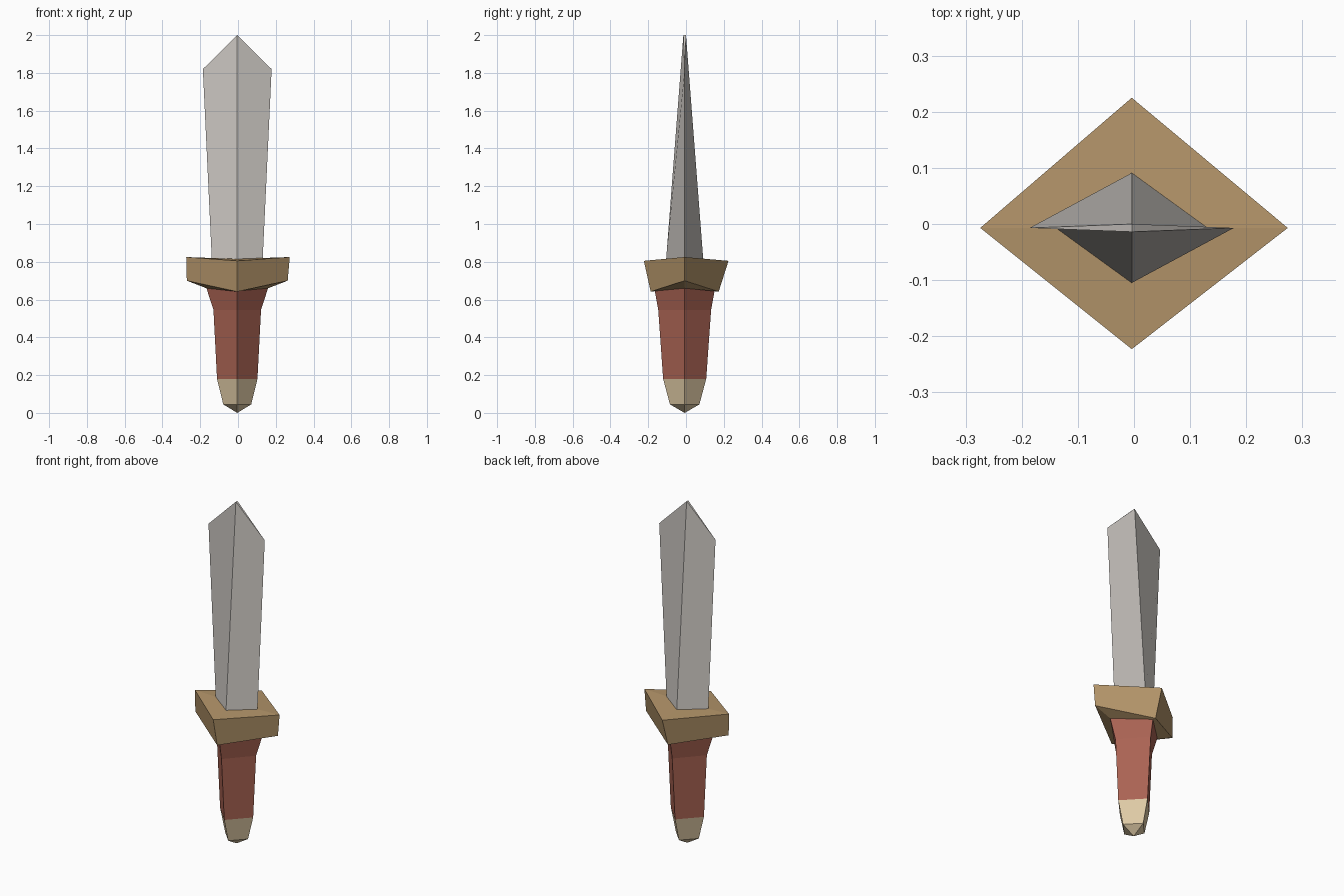
import bpy

if "Cube" in bpy.data.objects:
    bpy.data.objects.remove(bpy.data.objects["Cube"])

CX, CY = -0.004, -0.007   # slight offset of the centre axis


def material(name, rgb):
    m = bpy.data.materials.new(name)
    m.diffuse_color = (*rgb, 1)
    m.use_nodes = True
    m.node_tree.nodes["Principled BSDF"].inputs["Base Color"].default_value = m.diffuse_color
    return m


steel = material("steel", (0.578, 0.552, 0.521))
brass = material("brass", (0.456, 0.301, 0.144))
leather = material("red_leather", (0.402, 0.125, 0.087))
bone = material("bone", (0.745, 0.597, 0.381))


def ring(rx, ry, zx, zy=None, cy=CY):
    """Diamond ring, counter-clockwise; side corners at zx, front and back at zy."""
    zy = zx if zy is None else zy
    cx = CX if rx < 0.27 else 0
    return [(cx + rx, CY, zx), (CX, cy + ry, zy),
            (cx - rx, CY, zx), (CX, cy - ry, zy)]


def make(name, verts, faces, mat):
    me = bpy.data.meshes.new(name)
    me.from_pydata(verts, [], faces)
    me.materials.append(mat)
    ob = bpy.data.objects.new(name, me)
    bpy.context.collection.objects.link(ob)
    return ob


def loft(name, rings, mat, tip=None):
    """Skin stacked diamond rings from low to high, with an optional lower point."""
    verts = [v for r in rings for v in r]
    faces = []
    for k in range(len(rings) - 1):
        for i in range(4):
            j = (i + 1) % 4
            faces.append((4*k + i, 4*k + j, 4*k + 4 + j, 4*k + 4 + i))
    if tip:
        verts.append(tip)
        faces += [((i + 1) % 4, i, len(verts) - 1) for i in range(4)]
    return make(name, verts, faces, mat)


# Rings shared by neighbouring parts
grip_low = ring(0.107, 0.114, 0.18)
grip_top = ring(0.163, 0.158, 0.66, 0.645)
blade_base = ring(0.135, 0.098, 0.82, 0.815)

# Pommel with pointed end, and flared grip
loft("pommel", [ring(0.074, 0.078, 0.045), grip_low], bone, tip=(CX, CY, 0))
loft("grip", [grip_low, ring(0.126, 0.14, 0.546), grip_top], leather)

# Guard: underside, outer wall and top
loft("guard", [grip_top, ring(0.267, 0.18, 0.70, 0.642),
               ring(0.274, 0.224, 0.825, 0.805, cy=0.001), blade_base], brass)

# Blade: ridges taper to a thin tip, edges end at the shoulders
upper = [(CX + 0.182, CY, 1.82), (CX, CY + 0.007, 2.0),
         (CX - 0.182, CY, 1.82), (CX, CY - 0.007, 2.0)]
blade = [(i, (i + 1) % 4, 4 + (i + 1) % 4, 4 + i) for i in range(4)]
make("blade", blade_base + upper, blade + [(4, 5, 7), (5, 6, 7)], steel)
